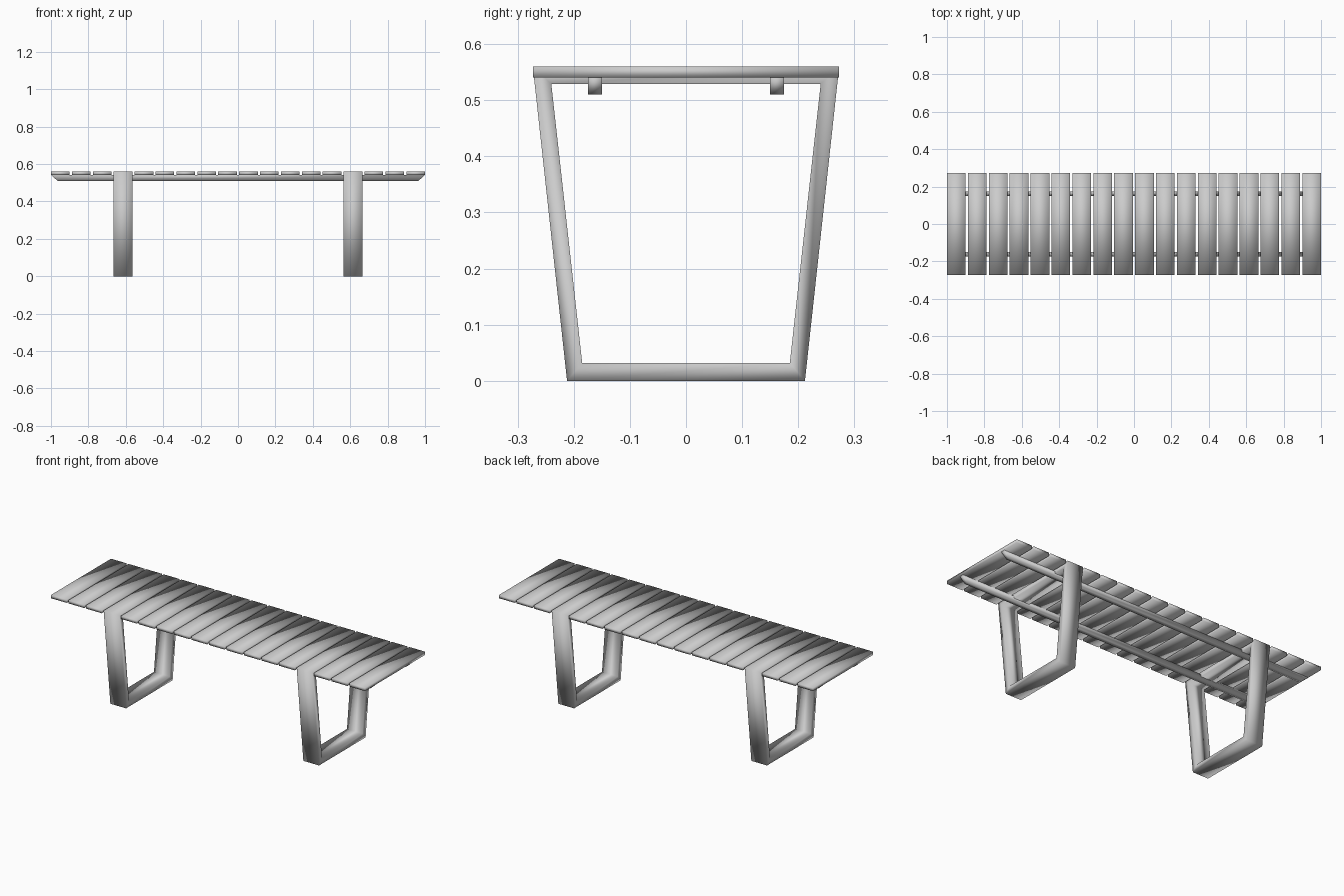
import bpy

cube = bpy.data.objects.get("Cube")
if cube:
    bpy.data.objects.remove(cube, do_unlink=True)

grey = bpy.data.materials.new("light_grey")
grey.use_nodes = True
colour = (0.6, 0.6, 0.6, 1)
grey.diffuse_color = colour
grey.node_tree.nodes["Principled BSDF"].inputs["Base Color"].default_value = colour

SLATS = 18
WIDTH = 0.1
PITCH = (2 - WIDTH) / (SLATS - 1)
LEG_SLOTS = (3, SLATS - 4)
TOP, UNDER = 0.56, 0.541
HALF_DEPTH = 0.273


def add_mesh(name, verts, faces):
    mesh = bpy.data.meshes.new(name)
    mesh.from_pydata(verts, [], faces)
    mesh.materials.append(grey)
    mesh.shade_smooth()
    obj = bpy.data.objects.new(name, mesh)
    bpy.context.collection.objects.link(obj)


def prism(name, profile, place, low, high):
    """Closed solid: a convex profile swept between two offsets."""
    n = len(profile)
    verts = [place(a, b, d) for d in (low, high) for a, b in profile]
    faces = [tuple(range(n))[::-1], tuple(range(n, 2 * n))]
    faces += [(i, (i + 1) % n, (i + 1) % n + n, i + n) for i in range(n)]
    add_mesh(name, verts, faces)


def leg_frame(name, x):
    """Tapered closed loop whose top bar takes the place of a slat."""
    outer = [(-0.212, 0), (0.212, 0), (HALF_DEPTH, TOP), (-HALF_DEPTH, TOP)]
    inner = [(-0.185, 0.032), (0.185, 0.032), (0.24, 0.529), (-0.24, 0.529)]
    rings = [(outer, -1), (outer, 1), (inner, 1), (inner, -1)]
    verts = [(x + s * WIDTH / 2, y, z) for ring, s in rings for y, z in ring]
    faces = []
    for r in range(4):
        a, b = r * 4, (r + 1) % 4 * 4
        for i in range(4):
            j = (i + 1) % 4
            faces.append((a + i, a + j, b + j, b + i))
    add_mesh(name, verts, faces)


# Seat slats and the two leg frames
for i in range(SLATS):
    x = -1 + WIDTH / 2 + i * PITCH
    if i in LEG_SLOTS:
        leg_frame("leg_frame_right" if x < 0 else "leg_frame_left", x)
    else:
        half = WIDTH / 2
        profile = [(x - half, UNDER), (x + half, UNDER), (x + half, TOP), (x - half, TOP)]
        prism(f"seat_slat_{i + 1}", profile, lambda a, b, d: (a, -d, b),
              -HALF_DEPTH, HALF_DEPTH)

# Long support rails with slanted ends
rail = [(-0.965, 0.51), (0.965, 0.51), (0.998, UNDER), (-0.998, UNDER)]
for side, y in (("front", -0.162), ("back", 0.162)):
    prism("support_rail_" + side, rail, lambda a, b, d: (a, -d, b), -y - 0.0125, -y + 0.0125)
